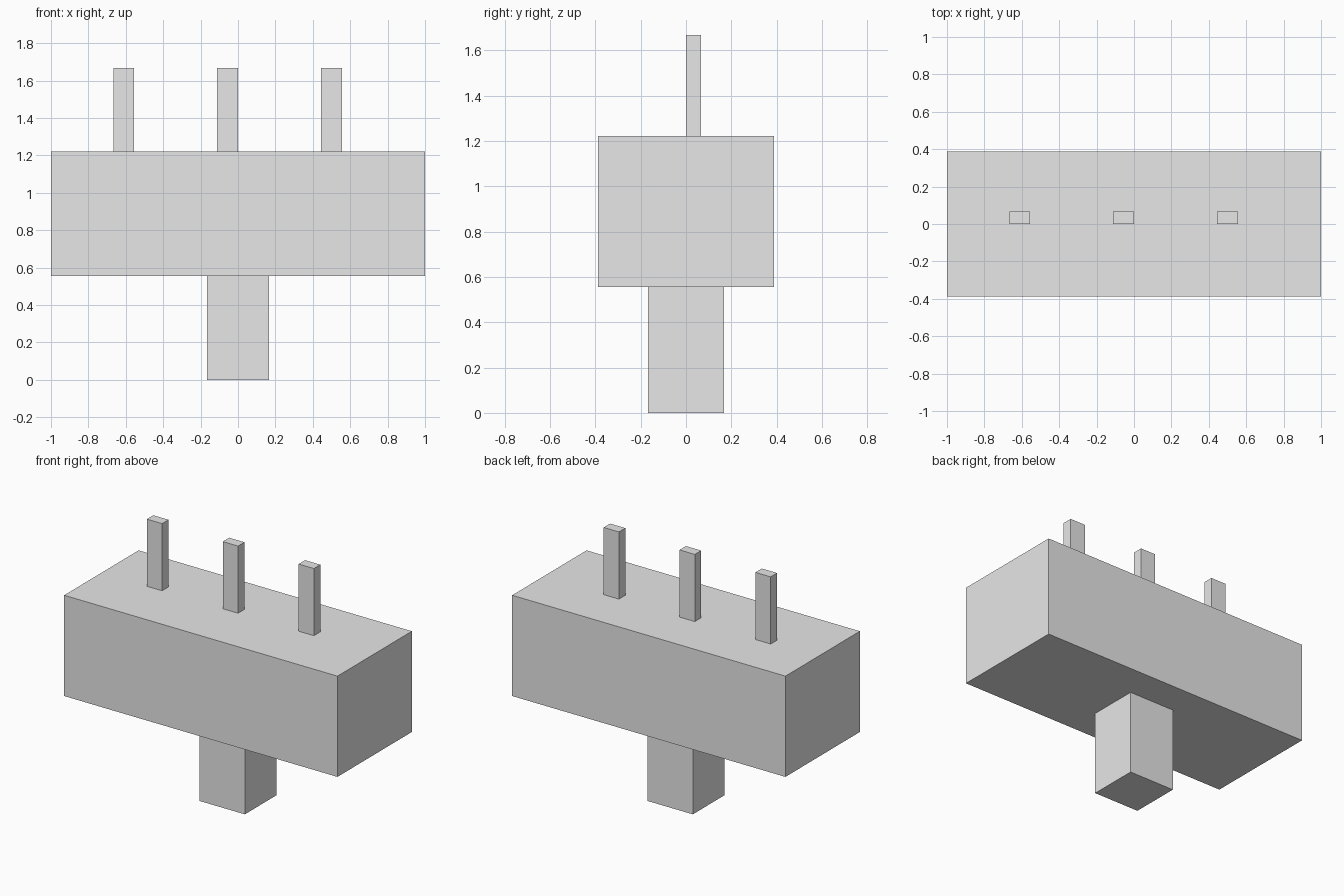
import bpy

cube = bpy.data.objects.get("Cube")
if cube:
    bpy.data.objects.remove(cube, do_unlink=True)

UNIT = 2 / 9  # the body is nine units long

grey = bpy.data.materials.new("light_grey")
grey.use_nodes = True
grey.diffuse_color = (0.8, 0.8, 0.8, 1)
grey.node_tree.nodes["Principled BSDF"].inputs["Base Color"].default_value = (0.8, 0.8, 0.8, 1)


def box(name, size, centre):
    """Add a flat-sided box, measured in units."""
    bpy.ops.mesh.primitive_cube_add(size=1, location=[c * UNIT for c in centre])
    ob = bpy.context.object
    ob.name = name
    ob.scale = [s * UNIT for s in size]
    bpy.ops.object.transform_apply(location=False, rotation=False, scale=True)
    ob.data.materials.append(grey)
    return ob


# Lower stem and main housing
box("stem", (1.5, 1.5, 2.5), (0, 0, 1.25))
box("body", (9, 3.5, 3), (0, 0, 4))

# Row of three upright pins, evenly spaced and slightly off centre
for i, side in enumerate(("right", "middle", "left")):
    box(f"{side}_pin", (0.5, 0.3, 2), (-2.75 + 2.5 * i, 0.15, 6.5))
